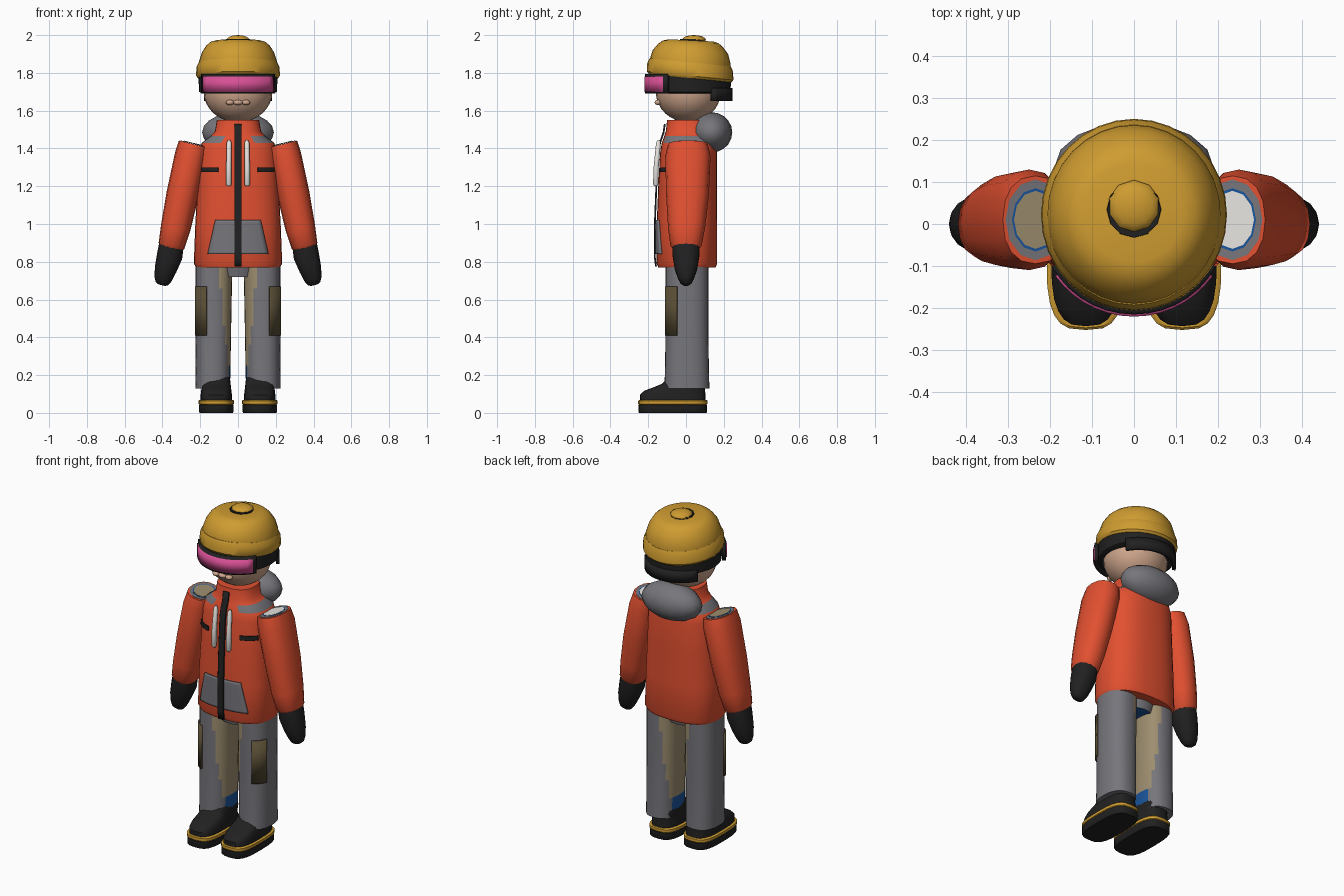
import bpy, bmesh, math
from mathutils import Vector

if "Cube" in bpy.data.objects:
    bpy.data.objects.remove(bpy.data.objects["Cube"])

COLOURS = {
    "orange": (0.76, 0.08, 0.03), "yellow": (0.62, 0.33, 0.03), "grey": (0.18, 0.18, 0.20),
    "black": (0.015, 0.015, 0.015), "pink": (0.68, 0.08, 0.30), "skin": (0.62, 0.38, 0.26),
    "khaki": (0.34, 0.27, 0.16), "brown": (0.10, 0.075, 0.035), "white": (0.80, 0.78, 0.74),
    "blue": (0.01, 0.09, 0.33)}
MATS = {}
for key, c in COLOURS.items():
    MATS[key] = bpy.data.materials.new(key)
    MATS[key].diffuse_color = (*c, 1)


def finish(name, bm, mats, rule=None, angle=40):
    """Turn a bmesh into a shaded object, colouring faces by an optional rule."""
    bmesh.ops.recalc_face_normals(bm, faces=bm.faces)
    bm.normal_update()
    if rule:
        for f in bm.faces:
            f.material_index = rule(f.calc_center_median(), f.normal)
    me = bpy.data.meshes.new(name)
    bm.to_mesh(me)
    bm.free()
    for m in mats.split():
        me.materials.append(MATS[m])
    ob = bpy.data.objects.new(name, me)
    bpy.context.collection.objects.link(ob)
    bpy.context.view_layer.objects.active = ob
    bpy.ops.object.select_all(action='DESELECT')
    ob.select_set(True)
    bpy.ops.object.shade_smooth_by_angle(angle=math.radians(angle))
    return ob


def sup(a, p):
    """Point on a unit superellipse."""
    c, s = math.cos(a), math.sin(a)
    return (math.copysign(abs(c) ** (2 / p), c), math.copysign(abs(s) ** (2 / p), s))


def loft(name, rings, mats, n=20, p=2.0, tx=0, ty=0, rule=None, angle=40):
    """Skin rings (cx, cy, cz, rx, ry); tx, ty are the z slopes of every ring."""
    bm = bmesh.new()
    loops = []
    for cx, cy, cz, rx, ry in rings:
        loop = []
        for i in range(n):
            u, v = sup(2 * math.pi * i / n, p)
            loop.append(bm.verts.new((cx + rx * u, cy + ry * v, cz + tx * rx * u + ty * ry * v)))
        loops.append(loop)
    for a, b in zip(loops, loops[1:]):
        for i in range(n):
            j = (i + 1) % n
            bm.faces.new((a[i], a[j], b[j], b[i]))
    bm.faces.new(loops[0])
    bm.faces.new(loops[-1])
    return finish(name, bm, mats, rule, angle)


def ball(name, c, r, mat, u=20, v=12):
    bm = bmesh.new()
    bmesh.ops.create_uvsphere(bm, u_segments=u, v_segments=v, radius=1)
    for w in bm.verts:
        w.co = Vector((c[k] + r[k] * w.co[k] for k in range(3)))
    return finish(name, bm, mat)


def sheet(name, fn, mat, nu, nv, thick):
    """Thin plate from a surface function of u, v in 0..1."""
    bm = bmesh.new()
    g = [[bm.verts.new(fn(i / nu, j / nv)) for j in range(nv + 1)] for i in range(nu + 1)]
    for i in range(nu):
        for j in range(nv):
            bm.faces.new((g[i][j], g[i + 1][j], g[i + 1][j + 1], g[i][j + 1]))
    ob = finish(name, bm, mat)
    mod = ob.modifiers.new("thickness", 'SOLIDIFY')
    mod.thickness, mod.offset = thick, 0
    return ob


def wrap(name, cx, cy, rx, ry, p, a0, a1, z0, z1, mat, thick=0.009):
    """Plate wrapped round an upright superellipse between two angles."""
    def fn(u, v):
        x, y = sup(math.radians(a0 + (a1 - a0) * u), p)
        return (cx + rx * x, cy + ry * y, z0 + (z1 - z0) * v)
    return sheet(name, fn, mat, 14, 1, thick)


# Jacket body with collar and grey shoulder yoke
TORSO = [(0, .005, .77, .222, .152), (0, .005, .79, .234, .16), (0, .005, 1.0, .226, .16),
         (0, .008, 1.2, .215, .155), (0, .013, 1.38, .205, .15), (0, .014, 1.43, .192, .142),
         (0, .012, 1.465, .145, .127), (0, .008, 1.49, .122, .115), (0, .005, 1.55, .112, .105)]
TP = 2.5
loft("jacket", TORSO, "orange grey", 32, TP,
     rule=lambda c, n: int(1.435 < c.z < 1.475 and abs(c.x) > .09))


def panel(name, bottom, top, z0, z1, mat):
    """Plate lying on the jacket front."""
    def fn(u, v):
        z = z0 + (z1 - z0) * v
        x = (bottom[0] + (bottom[1] - bottom[0]) * u) * (1 - v) + (top[0] + (top[1] - top[0]) * u) * v
        for a, b in zip(TORSO, TORSO[1:]):
            if a[2] <= z <= b[2] + 1e-6:
                t = (z - a[2]) / (b[2] - a[2])
                cy, rx, ry = (a[k] + (b[k] - a[k]) * t for k in (1, 3, 4))
                break
        return (x, cy - ry * (1 - min(1, abs(x / rx)) ** TP) ** (1 / TP) - .004, z)
    return sheet(name, fn, mat, 14, 16, .009)


panel("front_pouch", (-.16, .16), (-.12, .12), .84, 1.02, "grey")
zipper = panel("front_zip", (-.019, .019), (-.019, .019), .775, 1.53, "black")
zipper.location.y = -.006

# Hood and pelvis
ball("hood", (0, .135, 1.485), (.19, .11, .107), "grey", 16, 10)
loft("pelvis", [(0, .005, .72, .10, .09), (0, .005, .80, .13, .11)], "grey blue",
     rule=lambda c, n: int(n.z < -.9))

for s, side in ((-1, "left"), (1, "right")):
    # Jacket front details
    panel(side + "_pocket_zip", (s * .105, s * .19), (s * .105, s * .19), 1.275, 1.30, "black")
    loft(side + "_drawcord", [(s * .049, -.160, 1.20, .008, .008), (s * .049, -.160, 1.21, .015, .015),
                              (s * .049, -.158, 1.30, .014, .014), (s * .047, -.146, 1.43, .013, .013),
                              (s * .047, -.144, 1.445, .006, .006)], "white", 10)

    # Sleeve with a flat cut shoulder, then mitten
    loft(side + "_sleeve", [(s * .235, .01, 1.423, .078, .105), (s * .25, .01, 1.36, .083, .12),
                            (s * .295, .008, 1.15, .083, .113), (s * .33, .003, .98, .077, .098),
                            (s * .352, 0, .885, .068, .083), (s * .355, 0, .87, .058, .07)],
         "orange", 16, 2.3, tx=s * .24)
    loft(side + "_mitten", [(s * .353, 0, .885, .064, .074), (s * .362, 0, .83, .066, .072),
                            (s * .383, 0, .76, .057, .06), (s * .396, 0, .71, .046, .042),
                            (s * .402, 0, .685, .034, .028), (s * .403, 0, .676, .018, .015)],
         "black", 14, 2.3, tx=s * .24)
    fill = "khaki" if s < 0 else "white"
    for k, (mat, r) in enumerate((("grey", .92), ("blue", .72), (fill, .66))):
        z = 1.424 + k * .0015
        loft(f"{side}_shoulder_inlay_{mat}", [(s * .235, .01, z, .078 * r, .105 * r),
             (s * .235, .01, z + .002, .078 * r, .105 * r)], mat, 12, tx=s * .24)

    # Trouser leg with contrasting inner side
    def leg_rule(c, n, s=s):
        x = c.x * s
        if n.x * s < -.2 and abs(n.z) < .5:
            if c.z < .25:
                return 2 if x < .05 and c.z > .16 else 0
            return int(x < .045 + .06 * (c.z - .25) / .5)
        return 0
    loft(side + "_trouser_leg", [(s * (.1275 + .006 * (1 - t)), .005, .13 + .66 * t,
                                  .0975 - .006 * (1 - t), .113 + .006 * abs(1 - 2 * t) * (1 - t))
                                 for t in (0, .06, .18, .35, .5, .65, .8, 1)],
         "grey khaki blue", 28, 2.4, rule=leg_rule)
    a0, a1 = (-72, -22) if s > 0 else (-108, -158)
    wrap(side + "_knee_patch", s * .1285, .005, .102, .118, 2.4, a0, a1, .41, .67, "brown")

    # Boot and layered sole
    cx = s * .115
    loft(side + "_boot", [(cx, -.07, .065, .083, .174), (cx, -.07, .095, .083, .174),
                          (cx, -.06, .118, .080, .160), (cx, -.035, .135, .078, .138),
                          (cx, -.01, .155, .076, .115), (cx, .005, .20, .07, .09)],
         "black", 24, 3)
    loft(side + "_sole_stripe", [(cx, -.07, .043, .088, .178), (cx, -.07, .048, .094, .183),
                                 (cx, -.07, .064, .094, .183), (cx, -.07, .069, .088, .178)],
         "yellow", 24, 3.2)
    loft(side + "_outsole", [(cx, -.07, 0, .087, .178), (cx, -.07, .006, .092, .182),
                             (cx, -.07, .043, .092, .182)], "black", 24, 3.2)

# Head and moustache-like mouth
ball("head", (0, .012, 1.70), (.182, .172, .162), "skin", 24, 16)
for x, r in ((-.043, .022), (0, .026), (.043, .022)):
    ball("mouth_lobe", (x, -.148, 1.643), (r, .018, .014), "skin", 12, 8)

# Helmet shell, tilted rolled rim and top button
loft("helmet_shell", [(0, .022, 1.80, .205, .212), (0, .022, 1.86, .207, .214),
                      (0, .023, 1.91, .19, .20), (0, .024, 1.945, .168, .172),
                      (0, .025, 1.964, .145, .148), (0, .027, 1.972, .115, .118)],
     "yellow", 32, ty=-.05)
loft("helmet_rim", [(0, .022, 1.772, .212, .218), (0, .022, 1.785, .222, .229),
                    (0, .022, 1.83, .220, .227), (0, .022, 1.856, .207, .215)],
     "yellow", 32, ty=-.1)
loft("button_base", [(0, .034, 1.965, .066, .068), (0, .034, 1.98, .064, .066)], "black", 12)
ball("top_button", (0, .042, 1.975), (.063, .063, .025), "yellow", 10, 8)

# Black helmet lining, neck guard and goggles
loft("helmet_lining", [(0, .022, 1.692, .192, .20), (0, .022, 1.70, .206, .214),
                       (0, .022, 1.79, .210, .217)], "black", 32)
wrap("neck_guard", 0, .022, .202, .214, 2, 32, 148, 1.65, 1.72, "black", .02)
wrap("goggle_frame", 0, 0, .212, .206, 2, -152, -28, 1.69, 1.795, "black", .02)
wrap("goggle_lens", 0, 0, .218, .212, 2, -146, -34, 1.70, 1.78, "pink", .018)

for m in bpy.data.materials:
    if m.users and not m.is_grease_pencil:
        m.use_nodes = True
        m.node_tree.nodes["Principled BSDF"].inputs["Base Color"].default_value = m.diffuse_color
